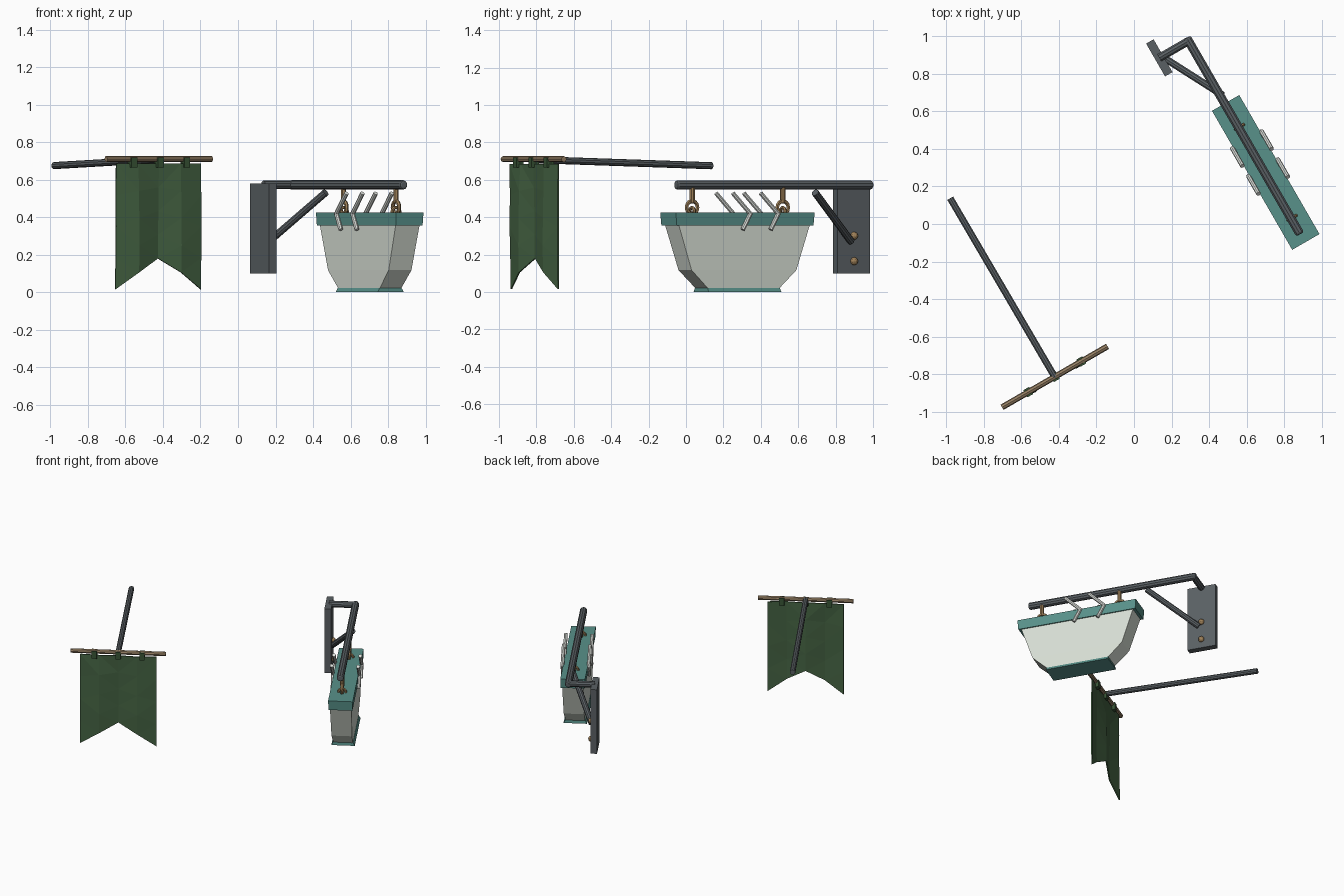
import bpy, bmesh, math, random
from mathutils import Vector, Matrix

if "Cube" in bpy.data.objects:
    bpy.data.objects.remove(bpy.data.objects["Cube"])

random.seed(4)

def material(name, rgb):
    lin = [((c / 255 + 0.055) / 1.055) ** 2.4 for c in rgb]
    m = bpy.data.materials.new(name)
    m.diffuse_color = (*lin, 1)
    m.use_nodes = True
    m.node_tree.nodes["Principled BSDF"].inputs["Base Color"].default_value = m.diffuse_color
    return m

IRON = material("dark iron", (90, 96, 100))
TEAL = material("teal paint", (88, 145, 138))
PANE = material("pale pane", (215, 222, 212))
BRASS = material("brass", (158, 128, 88))
WOOD = material("wood", (150, 128, 100))
GREEN = material("green cloth", (68, 98, 66))
STRAP = material("dark green strap", (56, 84, 54))
WHITE = material("white rod", (222, 225, 220))

# Both parts are turned 60 degrees: local x runs outward, local y sideways
TURN = Matrix.Rotation(math.radians(-60), 4, 'Z')
def frame(x, y):
    return Matrix.Translation((x, y, 0)) @ TURN

LAMP = frame(0.7025, 0.275)
PLATE = frame(0.135, 0.886)
BANNER = frame(-0.4225, -0.815)

def finish(name, bm, mat, m=Matrix(), smooth=False):
    bmesh.ops.transform(bm, matrix=m, verts=bm.verts)
    bmesh.ops.recalc_face_normals(bm, faces=bm.faces)
    me = bpy.data.meshes.new(name)
    bm.to_mesh(me)
    bm.free()
    me.materials.append(mat)
    ob = bpy.data.objects.new(name, me)
    bpy.context.collection.objects.link(ob)
    if smooth:
        for p in me.polygons:
            p.use_smooth = len(p.vertices) == 4
    return ob

def box(name, centre, size, mat, m):
    bm = bmesh.new()
    bmesh.ops.create_cube(bm, size=1, matrix=Matrix.Translation(centre) @ Matrix.Diagonal((*size, 1)))
    return finish(name, bm, mat, m)

def rod(name, points, r, mat, m=Matrix(), sides=10, bevel=0.0):
    """Straight tubes through the points, with a ball at each inner bend."""
    bm = bmesh.new()
    for a, b in zip(points, points[1:]):
        a, b = Vector(a), Vector(b)
        rot = (b - a).to_track_quat('Z', 'Y').to_matrix().to_4x4()
        new = bmesh.ops.create_cone(bm, cap_ends=True, segments=sides, radius1=r, radius2=r,
                                    depth=(b - a).length, matrix=Matrix.Translation((a + b) / 2) @ rot)
        if bevel:
            caps = {e for v in new['verts'] for f in v.link_faces if len(f.verts) > 4 for e in f.edges}
            bmesh.ops.bevel(bm, geom=list(caps), offset=bevel, segments=2, affect='EDGES', profile=0.5)
    for p in points[1:-1]:
        bmesh.ops.create_uvsphere(bm, u_segments=sides, v_segments=6, radius=r, matrix=Matrix.Translation(p))
    return finish(name, bm, mat, m)

def ring(name, centre, major, minor, mat, m, rot):
    bpy.ops.mesh.primitive_torus_add(major_radius=major, minor_radius=minor,
                                     major_segments=14, minor_segments=6)
    ob = bpy.context.object
    ob.name = name
    ob.data.transform(m @ Matrix.Translation(centre) @ rot)
    ob.data.materials.append(mat)

def loft(name, sections, mat, m):
    """Rectangular cross-sections (length, width, z) joined into a solid."""
    bm = bmesh.new()
    loops = [[bm.verts.new((sx * l / 2, sy * w / 2, z)) for sx, sy in ((-1, -1), (1, -1), (1, 1), (-1, 1))]
             for l, w, z in sections]
    for a, b in zip(loops, loops[1:]):
        for i in range(4):
            j = (i + 1) % 4
            bm.faces.new((a[i], a[j], b[j], b[i]))
    bm.faces.new(loops[0])
    bm.faces.new(loops[-1])
    return finish(name, bm, mat, m)

# Wall plate, screws and bracket arm
box("wall_plate", (0, 0, 0.34), (0.202, 0.046, 0.48), IRON, PLATE)
for i, z in enumerate((0.165, 0.30)):
    bm = bmesh.new()
    bmesh.ops.create_uvsphere(bm, u_segments=12, v_segments=8, radius=0.021,
                              matrix=Matrix.Translation((0, 0.025, z)))
    finish(f"plate_screw_{i}", bm, BRASS, PLATE)
rod("arm_stub", [(0, 0, 0.572), (0, 0.18, 0.572)], 0.023, IRON, PLATE, 10)
rod("lamp_arm", [(-0.02, 0.18, 0.572), (1.19, 0.18, 0.572)], 0.025, IRON, PLATE, 10, 0.01)
rod("arm_brace", [(0.165, 0.883, 0.27), (0.468, 0.69, 0.532)], 0.02, IRON)

# Lantern body
loft("lantern_base", [(0.45, 0.16, 0), (0.445, 0.136, 0.022)], TEAL, LAMP)
loft("lantern_panes", [(0.442, 0.132, 0.02), (0.647, 0.14, 0.117), (0.81, 0.147, 0.36)], PANE, LAMP)
loft("lantern_rim", [(0.845, 0.163, 0.355), (0.856, 0.168, 0.425)], TEAL, LAMP)

# Hangers
for i, s in enumerate((-1, 1)):
    u = s * 0.28
    rod(f"hanger_pin_{i}", [(u, 0, 0.475), (u, 0, 0.56)], 0.015, BRASS, LAMP, 8)
    ring(f"hanger_ring_{i}", (u, 0, 0.452), 0.034, 0.011, BRASS, LAMP, Matrix.Rotation(math.pi / 2, 4, 'X'))
    ring(f"hanger_eye_{i}", (u, 0, 0.427), 0.025, 0.009, BRASS, LAMP, Matrix.Rotation(math.pi / 2, 4, 'Y'))

# Bent white rods on both long sides
for side in (-1, 1):
    for i, u in enumerate((-0.20, -0.028)):
        v = side * 0.09
        rod(f"bent_rod_{'left' if side < 0 else 'right'}_{i}",
            [(u + 0.108, v, 0.528), (u, v, 0.418), (u + 0.047, v, 0.333)], 0.0125, WHITE, LAMP, 8)

# Banner pole and crossbar
rod("banner_pole", [(-0.98, 0.137, 0.675), (-0.42, -0.82, 0.708)], 0.019, IRON, sides=10)
rod("banner_crossbar", [(0, -0.325, 0.71), (0, 0.325, 0.71)], 0.016, WOOD, BANNER, 8)

# Swallow-tailed cloth with slight folds
bm = bmesh.new()
cols = [(-0.26, 0.015), (-0.13, 0.105), (0, 0.18), (0.13, 0.105), (0.26, 0.015)]
rows = 4
grid = []
for c, (v, low) in enumerate(cols):
    line = []
    for r in range(rows + 1):
        t = r / rows
        fold = (0.012 if c % 2 else -0.006) * (0.3 + t) + random.uniform(-0.006, 0.006)
        line.append(bm.verts.new((fold, v, 0.685 + (low - 0.685) * t)))
    grid.append(line)
for a, b in zip(grid, grid[1:]):
    for r in range(rows):
        bm.faces.new((a[r], b[r], b[r + 1], a[r + 1]))
bmesh.ops.triangulate(bm, faces=bm.faces)
cloth = finish("banner_cloth", bm, GREEN, BANNER)
mod = cloth.modifiers.new("thickness", 'SOLIDIFY')
mod.thickness = 0.008
mod.offset = 0

# Straps holding the cloth to the crossbar
for i, v in enumerate((-0.163, 0, 0.163)):
    box(f"banner_strap_{i}", (0, v, 0.692), (0.044, 0.036, 0.054), STRAP, BANNER)
